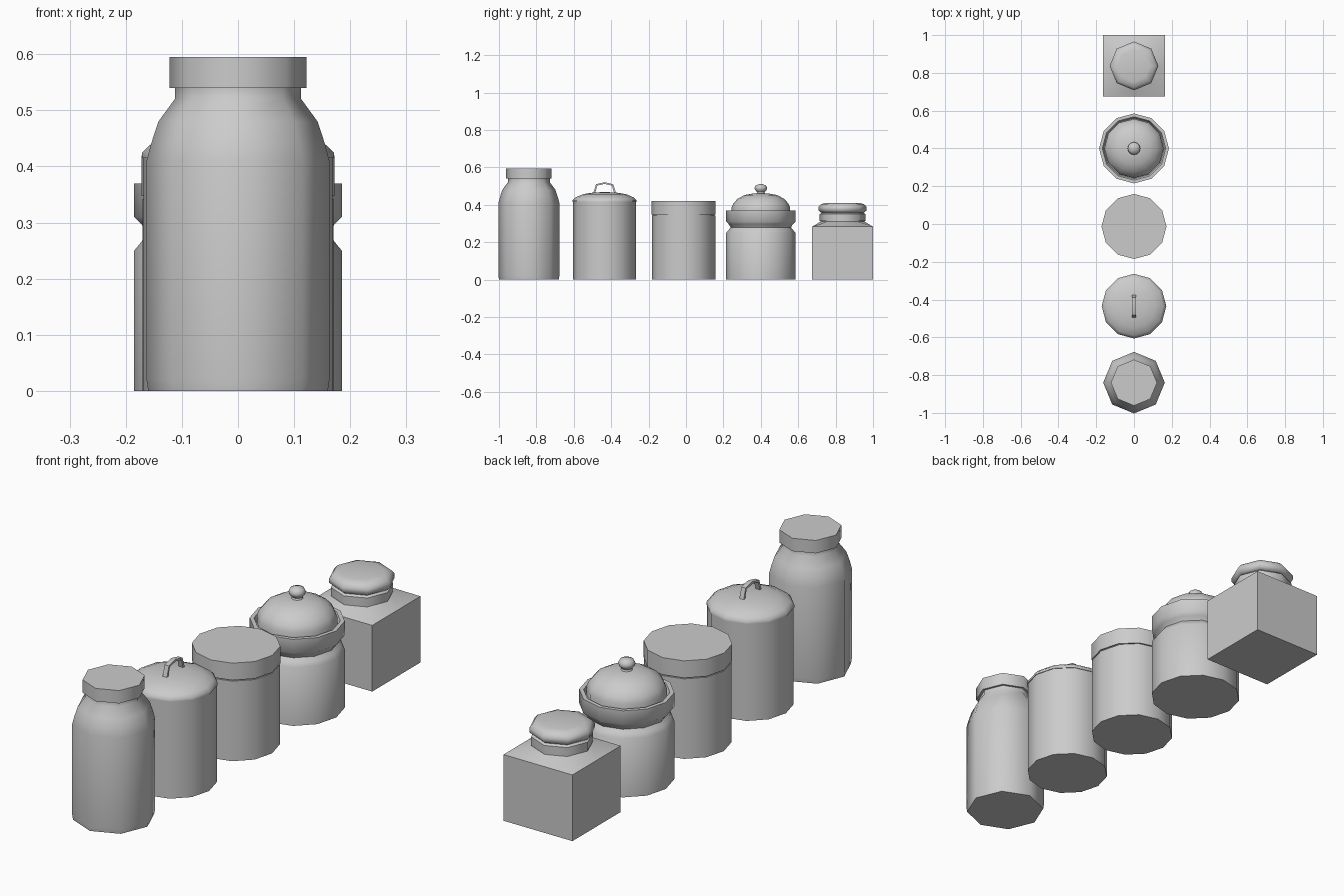
import bpy, bmesh
from math import sin, cos, pi, radians, sqrt

if "Cube" in bpy.data.objects:
    bpy.data.objects.remove(bpy.data.objects["Cube"])


def lathe(name, y, profile, sides=12, square=()):
    """Revolve (radius, z) points; rows listed in square have square sections."""
    bm = bmesh.new()
    rings = []
    for row, (r, z) in enumerate(profile):
        ring = []
        for i in range(sides):
            a = 2 * pi * i / sides
            k = sqrt(2) if row in square and i % 2 else 1
            ring.append(bm.verts.new((r * k * cos(a), r * k * sin(a), z)))
        rings.append(ring)
    for lo, hi in zip(rings, rings[1:]):
        for i in range(sides):
            j = (i + 1) % sides
            bm.faces.new((lo[i], lo[j], hi[j], hi[i]))
    bm.faces.new(rings[0][::-1])
    bm.faces.new(rings[-1])
    return finish(name, bm, y)


def finish(name, bm, y):
    mesh = bpy.data.meshes.new(name)
    bmesh.ops.recalc_face_normals(bm, faces=bm.faces)
    bm.to_mesh(mesh)
    bm.free()
    ob = bpy.data.objects.new(name, mesh)
    bpy.context.collection.objects.link(ob)
    ob.location.y = y
    bpy.ops.object.select_all(action='DESELECT')
    ob.select_set(True)
    bpy.context.view_layer.objects.active = ob
    bpy.ops.object.shade_smooth_by_angle(angle=radians(50))
    return ob


# Tall bottle with octagonal lid
lathe("tall_jar", -0.84, [(0.16, 0), (0.163, 0.02), (0.163, 0.41), (0.155, 0.44),
                          (0.142, 0.48), (0.112, 0.521), (0.112, 0.54)], 8)
lathe("tall_jar_lid", -0.84, [(0.122, 0.54), (0.122, 0.595)], 8)

# Canister with domed lid and strap handle
lathe("canister", -0.435, [(0.168, 0), (0.168, 0.417)])
lathe("canister_lid", -0.435, [(0.171, 0.415), (0.171, 0.425), (0.155, 0.44),
                               (0.115, 0.457), (0.06, 0.466), (0.008, 0.468)])
outer = [(-0.063, 0.455), (-0.046, 0.51), (0, 0.521), (0.046, 0.51), (0.063, 0.455)]
inner = [(-0.053, 0.455), (-0.039, 0.503), (0, 0.512), (0.039, 0.503), (0.053, 0.455)]
bm = bmesh.new()
loops = [[bm.verts.new((x, p[0], p[1])) for p in path]
         for path, x in ((outer, -0.01), (outer, 0.01), (inner, 0.01), (inner, -0.01))]
for k in range(4):
    a, b = loops[k], loops[(k + 1) % 4]
    for i in range(4):
        bm.faces.new((a[i], a[i + 1], b[i + 1], b[i]))
for end in (0, -1):
    bm.faces.new([loop[end] for loop in loops])
finish("canister_handle", bm, -0.435)

# Straight tin with flat lid
lathe("tin", -0.013, [(0.17, 0), (0.17, 0.342), (0.165, 0.342), (0.165, 0.35)])
lathe("tin_lid", -0.013, [(0.172, 0.347), (0.172, 0.42)])

# Waisted pot with recessed rim, domed lid and knob
lathe("pot", 0.4, [(0.185, 0), (0.185, 0.25), (0.172, 0.266), (0.161, 0.28),
                   (0.172, 0.297), (0.185, 0.31), (0.185, 0.37), (0.168, 0.37),
                   (0.16, 0.35)])
lathe("pot_lid", 0.4, [(0.157, 0.345), (0.157, 0.385), (0.147, 0.407), (0.125, 0.432),
                       (0.088, 0.452), (0.04, 0.461), (0.01, 0.462)])
lathe("pot_knob", 0.4, [(0.026, 0.455), (0.02, 0.468), (0.031, 0.48), (0.034, 0.49),
                        (0.027, 0.504), (0.008, 0.511)])

# Square jar lofted to an octagonal neck, with rounded lid
lathe("square_jar", 0.837, [(0.163, 0), (0.163, 0.283), (0.118, 0.31), (0.116, 0.32)],
      8, square=(0, 1))
lathe("square_jar_neck", 0.837, [(0.122, 0.313), (0.122, 0.35), (0.112, 0.357),
                                 (0.112, 0.366)], 8)
lathe("square_jar_lid", 0.837, [(0.115, 0.358), (0.129, 0.37), (0.129, 0.388),
                                (0.115, 0.404), (0.085, 0.411)], 8)
